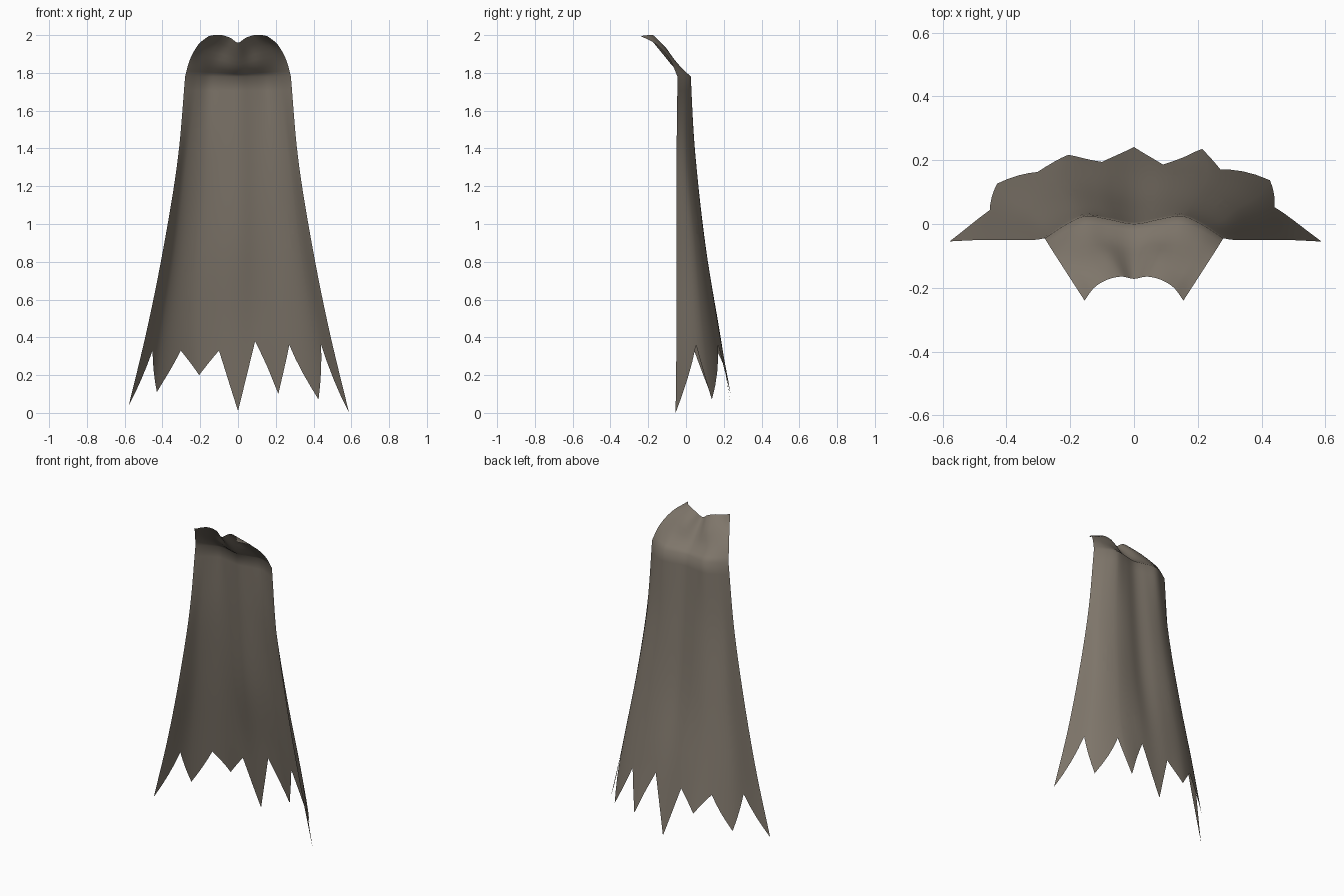
import bpy
import bmesh
import math
from mathutils import Vector

default = bpy.data.objects.get("Cube")
if default:
    bpy.data.objects.remove(default, do_unlink=True)

# Half cross-sections of the hanging cloth, spine to side edge (x, y), by height
STEP = 0.45
DRAPE = [
    (0.0, [(0, .243), (.12, .247), (.23, .25), (.44, .14), (.588, -.055)]),
    (0.45, [(0, .17), (.12, .175), (.255, .16), (.395, .085), (.48, -.05)]),
    (0.9, [(0, .085), (.11, .1), (.22, .095), (.325, .045), (.39, -.05)]),
    (1.35, [(0, .035), (.1, .05), (.185, .045), (.27, .005), (.318, -.05)]),
    (1.78, [(0, 0), (.08, .015), (.15, .025), (.21, 0), (.28, -.045)]),
]
body = [[Vector((x, y, z)) for x, y in row] for z, row in DRAPE]

# Collar that folds forward over the shoulders
COLLAR = [
    [(0, -.06, 1.825), (.08, -.05, 1.84), (.14, -.045, 1.85), (.2, -.06, 1.86), (.255, -.085, 1.87)],
    [(0, -.115, 1.89), (.07, -.1, 1.92), (.12, -.11, 1.935), (.17, -.13, 1.945), (.21, -.155, 1.95)],
    [(0, -.172, 1.96), (.04, -.165, 1.985), (.085, -.175, 2), (.125, -.2, 2), (.155, -.24, 1.995)],
]
collar = [body[-1]] + [[Vector(p) for p in row] for row in COLLAR]

# Torn hem: position across the cloth (-1 to 1) and height
HEM = [(-1, .04), (-.85, .33), (-.75, .11), (-.58, .33), (-.43, .2), (-.21, .33),
       (0, .01), (.19, .38), (.46, .1), (.53, .36), (.74, .07), (.83, .36), (1, 0)]

# Convex tears seen from the front (x, z)
TEARS = [
    [(-.225, .9), (-.193, .9), (-.165, .747), (-.24, .747)],
    [(-.275, .747), (-.205, .747), (-.22, .6), (-.26, .6)],
    [(.12, .6), (.165, .6), (.225, .45), (.13, .45)],
    [(.212, 1.18), (.255, 1.06), (.277, .9), (.232, 1.03)],
]


def spline(pts, t, before=None):
    """Smooth curve through evenly spaced points."""
    i = min(int(t), len(pts) - 2)
    f = t - i
    b, c = pts[i], pts[i + 1]
    a = pts[i - 1] if i else (before or b * 2 - c)
    d = pts[i + 2] if i + 2 < len(pts) else c * 2 - b
    m, n = (c - a) / 2, (d - b) / 2
    return b + f * m + f * f * (3 * (c - b) - 2 * m - n) + f ** 3 * (2 * (b - c) + m + n)


def cloth_point(rows, s, t):
    across = [spline([row[k] for row in rows], t) for k in range(len(rows[0]))]
    mirrored = across[1] * Vector((1, 0, 0)) * Vector((-2, 0, 0)) + across[1]
    p = spline(across, abs(s) * (len(across) - 1), mirrored)
    if s < 0:
        p.x = -p.x
    return p


# Columns follow the hem points so that every tip stays sharp
columns = []
for (s0, z0), (s1, z1) in zip(HEM, HEM[1:]):
    for k in range(4):
        f = k / 4
        columns.append((s0 + (s1 - s0) * f, z0 + (z1 - z0) * f))
columns.append(HEM[-1])

bm = bmesh.new()
grid = []
for s, z in columns:
    low = z / STEP
    line = [cloth_point(body, s, low + (.9 - low) * k / 6) for k in range(6)]
    line += [cloth_point(body, s, .9 + 3.1 * k / 18) for k in range(18)]
    line += [cloth_point(collar, s, k / 3) for k in range(10)]
    grid.append([bm.verts.new(p) for p in line])
for left, right in zip(grid, grid[1:]):
    for k in range(len(left) - 1):
        bm.faces.new((left[k], left[k + 1], right[k + 1], right[k]))


def cut_tear(outline):
    """Slice the cloth along each side of a tear and remove the inside."""
    xs, zs = [p[0] for p in outline], [p[1] for p in outline]
    sides = []
    for (xa, za), (xb, zb) in zip(outline, outline[1:] + outline[:1]):
        sides.append((Vector((xa, 0, za)), Vector((zb - za, 0, xa - xb)).normalized()))

    def near(face):
        fx = [v.co.x for v in face.verts]
        fz = [v.co.z for v in face.verts]
        return (max(fx) >= min(xs) and min(fx) <= max(xs)
                and max(fz) >= min(zs) and min(fz) <= max(zs))

    for point, normal in sides:
        faces = [f for f in bm.faces if near(f)]
        edges = {e for f in faces for e in f.edges}
        verts = {v for f in faces for v in f.verts}
        bmesh.ops.bisect_plane(bm, geom=list(verts) + list(edges) + faces,
                               plane_co=point, plane_no=normal, dist=1e-5)
    inside = [f for f in bm.faces
              if all((f.calc_center_median() - p).dot(n) < 0 for p, n in sides)]
    bmesh.ops.delete(bm, geom=inside, context='FACES')


for tear in TEARS:
    cut_tear(tear)

# Cloth material and object
cloth = bpy.data.materials.new("worn_grey_brown_cloth")
cloth.use_nodes = True
colour = (0.21, 0.18, 0.145, 1)
cloth.diffuse_color = colour
shader = next(n for n in cloth.node_tree.nodes if n.type == 'BSDF_PRINCIPLED')
shader.inputs["Base Color"].default_value = colour
shader.inputs["Roughness"].default_value = 0.9

mesh = bpy.data.meshes.new("tattered_cape")
bm.to_mesh(mesh)
bm.free()
mesh.materials.append(cloth)
cape = bpy.data.objects.new("tattered_cape", mesh)
bpy.context.collection.objects.link(cape)
bpy.context.view_layer.objects.active = cape
cape.select_set(True)
bpy.ops.object.shade_smooth_by_angle(angle=math.radians(50))
